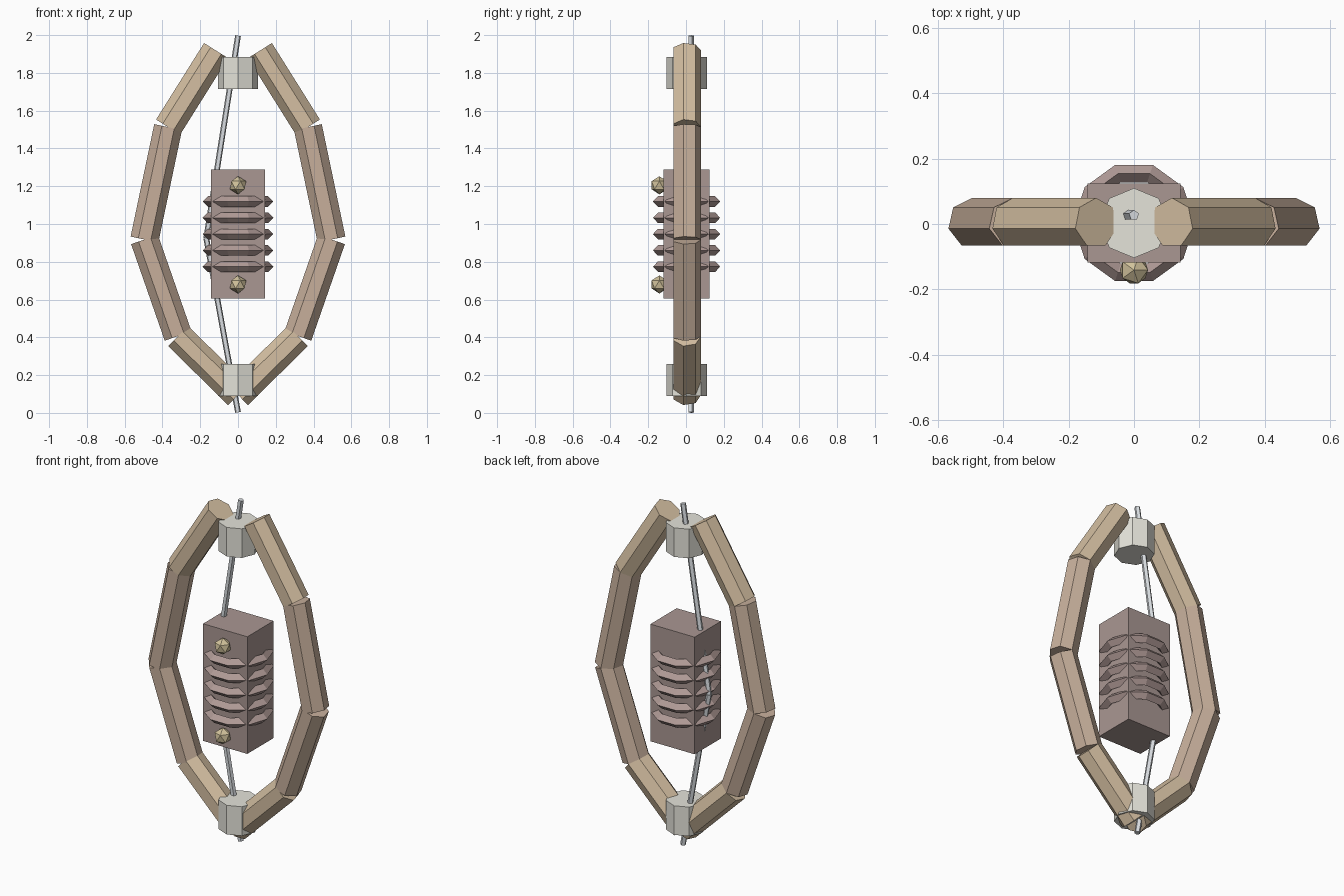
import bpy, bmesh
from math import pi, cos, sin
from mathutils import Vector

if "Cube" in bpy.data.objects:
    bpy.data.objects.remove(bpy.data.objects["Cube"])

Y0 = 0.003  # depth of the frame's mid-plane


def mat(name, rgb):
    m = bpy.data.materials.new(name)
    m.diffuse_color = (*rgb, 1)
    m.use_nodes = True
    m.node_tree.nodes["Principled BSDF"].inputs["Base Color"].default_value = m.diffuse_color
    return m


LIGHT_WOOD = mat("light_wood", (0.66, 0.52, 0.36))
DARK_WOOD = mat("dark_wood", (0.57, 0.43, 0.33))
GRIP = mat("grip_brown", (0.40, 0.31, 0.29))
WRAP = mat("wrap_brown", (0.44, 0.33, 0.31))
BONE = mat("bone", (0.78, 0.77, 0.70))
GOLD = mat("gold", (0.64, 0.54, 0.33))
STEEL = mat("steel", (0.70, 0.73, 0.76))


def prism(name, a, b, r, n, m):
    """n-sided bar from a to b with one corner pointing to +y."""
    a, b = Vector(a), Vector(b)
    d = (b - a).normalized()
    u = Vector((0, 1, 0))
    u = (u - d * u.dot(d)).normalized()
    v = d.cross(u)
    bm = bmesh.new()
    rings = [[bm.verts.new(c + r * (u * cos(2 * pi * i / n) + v * sin(2 * pi * i / n)))
              for i in range(n)] for c in (a, b)]
    for i in range(n):
        j = (i + 1) % n
        bm.faces.new((rings[0][i], rings[0][j], rings[1][j], rings[1][i]))
    bm.faces.new(rings[0][::-1])
    bm.faces.new(rings[1])
    me = bpy.data.meshes.new(name)
    bm.to_mesh(me)
    bm.free()
    me.materials.append(m)
    ob = bpy.data.objects.new(name, me)
    bpy.context.collection.objects.link(ob)
    return ob


def named(name, m):
    ob = bpy.context.object
    ob.name = name
    ob.data.materials.append(m)
    return ob


# Curved limbs: four straight bars per side
path = [(0.0, 0.095), (0.317, 0.407), (0.495, 0.918), (0.37, 1.513), (0.116, 1.918)]
for side, s in (("left", -1), ("right", 1)):
    for i, (p, q) in enumerate(zip(path, path[1:])):
        prism(f"{side}_limb_{i + 1}", (s * p[0], Y0, p[1]), (s * q[0], Y0, q[1]),
              0.077, 7, LIGHT_WOOD if i in (0, 3) else DARK_WOOD)

# Octagonal end blocks
for name, z in (("lower_end_block", 0.09), ("upper_end_block", 1.715)):
    prism(name, (0, Y0, z), (0, Y0, z + 0.17), 0.107, 8, BONE)

# Drawn string in two halves
mid = (-0.168, 0.027, 0.925)
prism("upper_string", mid, (0, 0.027, 1.997), 0.016, 5, STEEL)
prism("lower_string", (0, 0.027, 0.003), mid, 0.016, 5, STEEL)

# Grip block
bpy.ops.mesh.primitive_cube_add(size=1, location=(0, Y0, 0.947))
named("grip", GRIP).scale = (0.286, 0.243, 0.685)

# Wrapped bands around the grip
for i in range(5):
    bpy.ops.mesh.primitive_torus_add(major_segments=10, minor_segments=4, major_radius=0.159,
                                     minor_radius=0.028, location=(0, Y0, 0.774 + i * 0.0863))
    named(f"grip_band_{i + 1}", WRAP)

# Faceted studs on the front of the grip
for name, z in (("lower_stud", 0.68), ("upper_stud", 1.205)):
    bpy.ops.mesh.primitive_ico_sphere_add(subdivisions=1, radius=0.048, location=(0, -0.141, z))
    named(name, GOLD)
